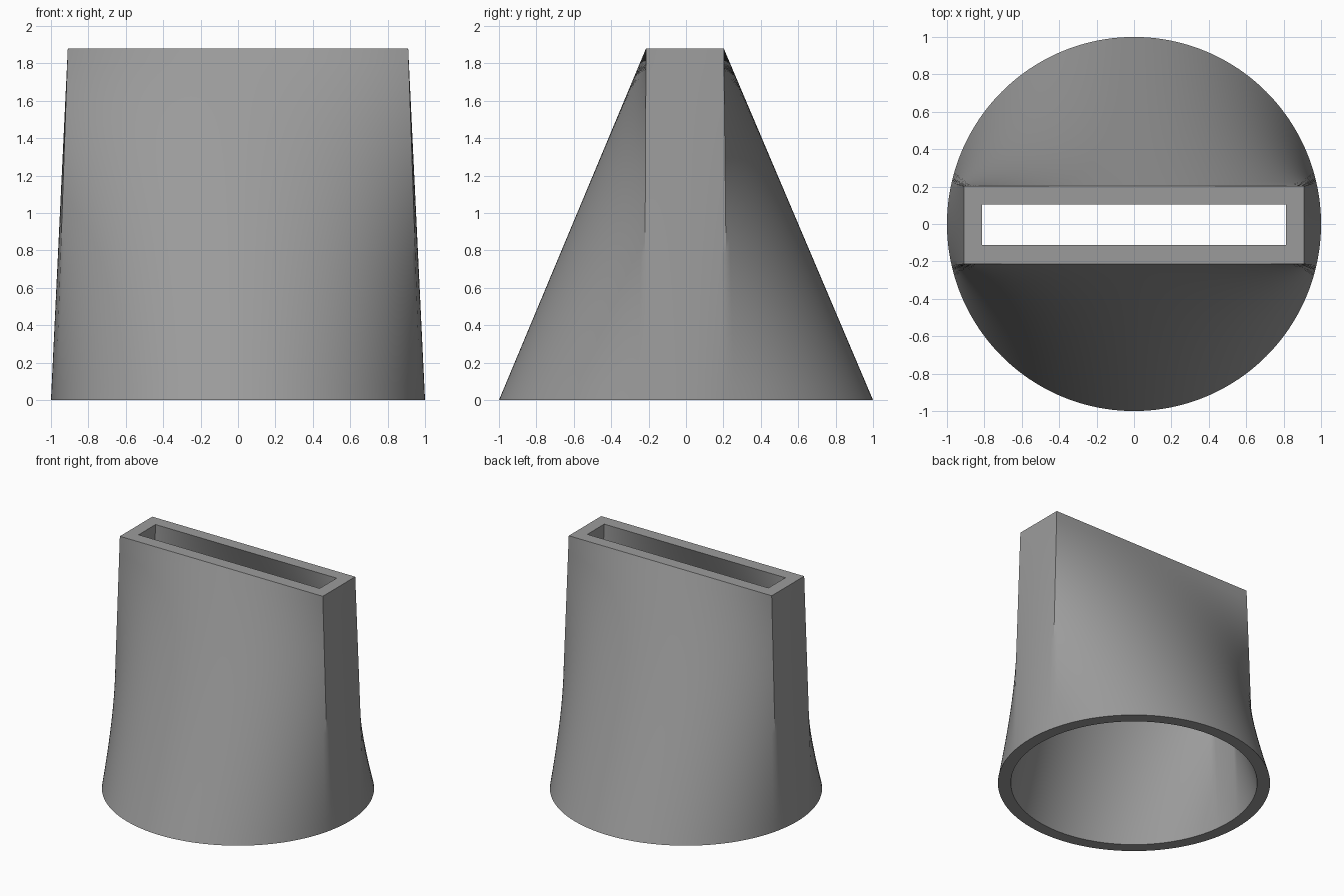
import bpy, bmesh, math

if "Cube" in bpy.data.objects:
    bpy.data.objects.remove(bpy.data.objects["Cube"])

HEIGHT = 1.88
LONG, SHORT, ROWS = 72, 16, 24   # steps per long side, short side, and up the wall


def loft_pairs(radius, half_x, y0, y1):
    """Matching points on the round base and the rectangular mouth."""
    corners = [(half_x, y0), (half_x, y1), (-half_x, y1), (-half_x, y0)]
    a = math.atan2((y1 - y0) / 2, half_x)
    angles = [-a, a, math.pi - a, math.pi + a, 2 * math.pi - a]
    pairs = []
    for i, steps in enumerate([SHORT, LONG, SHORT, LONG]):
        p, q = corners[i], corners[(i + 1) % 4]
        for k in range(steps):
            t = k / steps
            ang = angles[i] + (angles[i + 1] - angles[i]) * t
            base = (radius * math.cos(ang), radius * math.sin(ang))
            top = (p[0] + (q[0] - p[0]) * t, p[1] + (q[1] - p[1]) * t)
            pairs.append((base, top))
    return pairs


def add_rings(bm, pairs):
    """Rings of vertices along the straight rulings from base to mouth."""
    rings = []
    for r in range(ROWS + 1):
        t = r / ROWS
        rings.append([bm.verts.new((b[0] + (c[0] - b[0]) * t,
                                    b[1] + (c[1] - b[1]) * t, HEIGHT * t))
                      for b, c in pairs])
    return rings


def bridge(bm, lower, upper):
    n = len(lower)
    for i in range(n):
        j = (i + 1) % n
        bm.faces.new((lower[i], lower[j], upper[j], upper[i]))


bm = bmesh.new()
# Outer and inner walls, round at the bottom and rectangular at the top
outer = add_rings(bm, loft_pairs(1.0, 0.91, -0.214, 0.202))
inner = add_rings(bm, loft_pairs(0.905, 0.812, -0.113, 0.104))
for r in range(ROWS):
    bridge(bm, outer[r], outer[r + 1])
    bridge(bm, inner[r + 1], inner[r])
# Flat rims closing the wall thickness
bridge(bm, outer[-1], inner[-1])
bridge(bm, inner[0], outer[0])
bmesh.ops.recalc_face_normals(bm, faces=bm.faces[:])

mesh = bpy.data.meshes.new("adapter_nozzle")
bm.to_mesh(mesh)
bm.free()
nozzle = bpy.data.objects.new("adapter_nozzle", mesh)
bpy.context.collection.objects.link(nozzle)

# Plain grey finish
grey = bpy.data.materials.new("plain grey")
grey.diffuse_color = (0.33, 0.33, 0.33, 1)
grey.use_nodes = True
grey.node_tree.nodes["Principled BSDF"].inputs["Base Color"].default_value = grey.diffuse_color
mesh.materials.append(grey)

bpy.context.view_layer.objects.active = nozzle
nozzle.select_set(True)
bpy.ops.object.shade_smooth_by_angle(angle=math.radians(30))
